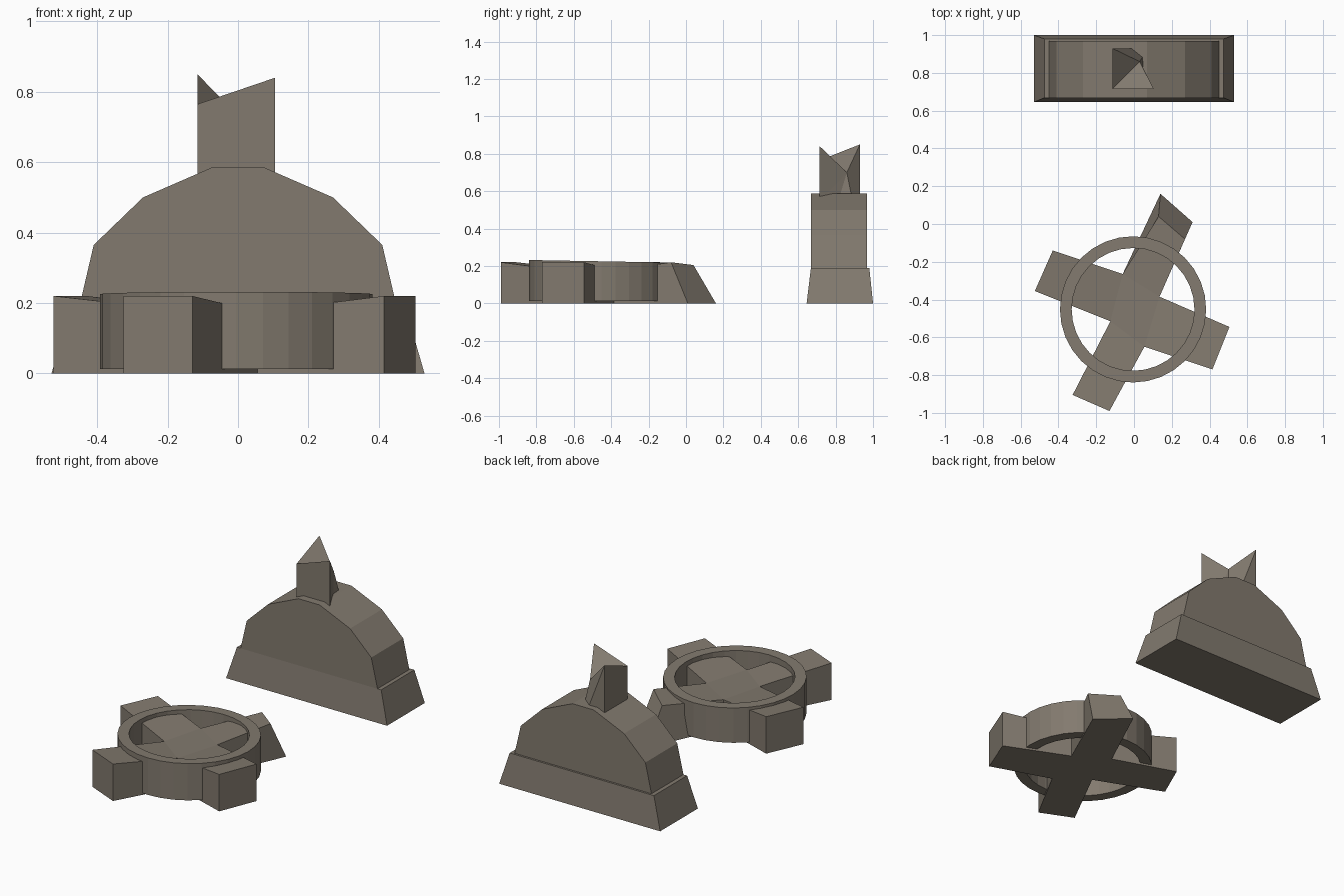
import bpy, bmesh, math

if "Cube" in bpy.data.objects:
    bpy.data.objects.remove(bpy.data.objects["Cube"])

stone = bpy.data.materials.new("weathered stone")
stone.diffuse_color = (0.225, 0.195, 0.158, 1)
stone.use_nodes = True
stone.node_tree.nodes["Principled BSDF"].inputs["Base Color"].default_value = stone.diffuse_color


def make(name, verts, faces):
    """Flat-shaded mesh object with consistent outward normals."""
    me = bpy.data.meshes.new(name)
    me.from_pydata(verts, [], faces)
    bm = bmesh.new()
    bm.from_mesh(me)
    bmesh.ops.recalc_face_normals(bm, faces=bm.faces)
    bm.to_mesh(me)
    bm.free()
    me.materials.append(stone)
    ob = bpy.data.objects.new(name, me)
    bpy.context.collection.objects.link(ob)
    return ob


def loft(name, bottom, top):
    """Closed solid between two loops of the same length."""
    n = len(bottom)
    sides = [(i, (i + 1) % n, (i + 1) % n + n, i + n) for i in range(n)]
    return make(name, bottom + top,
                sides + [tuple(range(n)), tuple(range(n, 2 * n))])


def rect(x, y0, y1, z):
    return [(-x, y0, z), (x, y0, z), (x, y1, z), (-x, y1, z)]


# Tapered plinth under the arch
loft("plinth", rect(0.53, 0.645, 1.0, 0), rect(0.475, 0.668, 0.98, 0.19))

# Rounded arch block, mirrored half profile
half = [(0.452, 0.185), (0.41, 0.365), (0.27, 0.50), (0.07, 0.587)]
profile = half + [(-x, z) for x, z in reversed(half)]
loft("arch_block", [(x, 0.668, z) for x, z in profile],
     [(x, 0.968, z) for x, z in profile])

# Broken post on top of the arch
post = [(-.115, .715, .55), (.105, .715, .55), (.055, .815, .55),
        (.05, .89, .55), (0, .93, .55), (-.115, .93, .55),
        (-.115, .715, .765), (.105, .715, .84), (.03, .86, .70),
        (-.115, .93, .85)]
make("broken_post", post,
     [(0, 1, 2, 3, 4, 5), (6, 7, 8), (6, 8, 9), (0, 1, 7, 6), (0, 6, 9, 5),
      (5, 9, 4), (1, 7, 8), (1, 8, 2), (2, 8, 3), (3, 8, 9), (3, 9, 4)])

# Fallen cross: inner corners, then the outer end of each arm
inner = [(-.06, -.265), (.135, -.385), (.055, -.65), (-.125, -.515)]
ends = [[(.14, .16), (.31, .01)], [(.505, -.545), (.415, -.77)],
        [(-.13, -.99), (-.325, -.905)], [(-.525, -.355), (-.43, -.14)]]
tops = [[(.13, .04, .205), (.27, -.08, .22)]] + \
       [[(x, y, .22) for x, y in e] for e in ends[1:]]
low = [(x, y, 0) for x, y in inner]
high = [(x, y, .175) for x, y in inner]
for i in range(4):
    low += [(x, y, 0) for x, y in ends[i]]
    high += tops[i]
N = len(low)
faces = [(0, 1, 2, 3), (N, N + 1, N + 2, N + 3)]
for i in range(4):
    loop = (i, 4 + 2 * i, 5 + 2 * i, (i + 1) % 4)
    faces += [loop, tuple(v + N for v in loop)]
    faces += [(a, b, b + N, a + N) for a, b in zip(loop, loop[1:])]
make("fallen_cross", low + high, faces)

# Ring around the cross, top leaning slightly to the back
S, cx, cy = 32, -0.005, -0.452
rings = []
for r, is_top in ((.387, 0), (.387, 1), (.325, 1), (.325, 0)):
    for k in range(S):
        a = 2 * math.pi * k / S
        y = cy + r * math.sin(a)
        z = .225 - .018 * (y - cy) if is_top else .012
        rings.append((cx + r * math.cos(a), y, z))
make("cross_ring", rings,
     [(j * S + k, j * S + (k + 1) % S,
       (j + 1) % 4 * S + (k + 1) % S, (j + 1) % 4 * S + k)
      for j in range(4) for k in range(S)])
